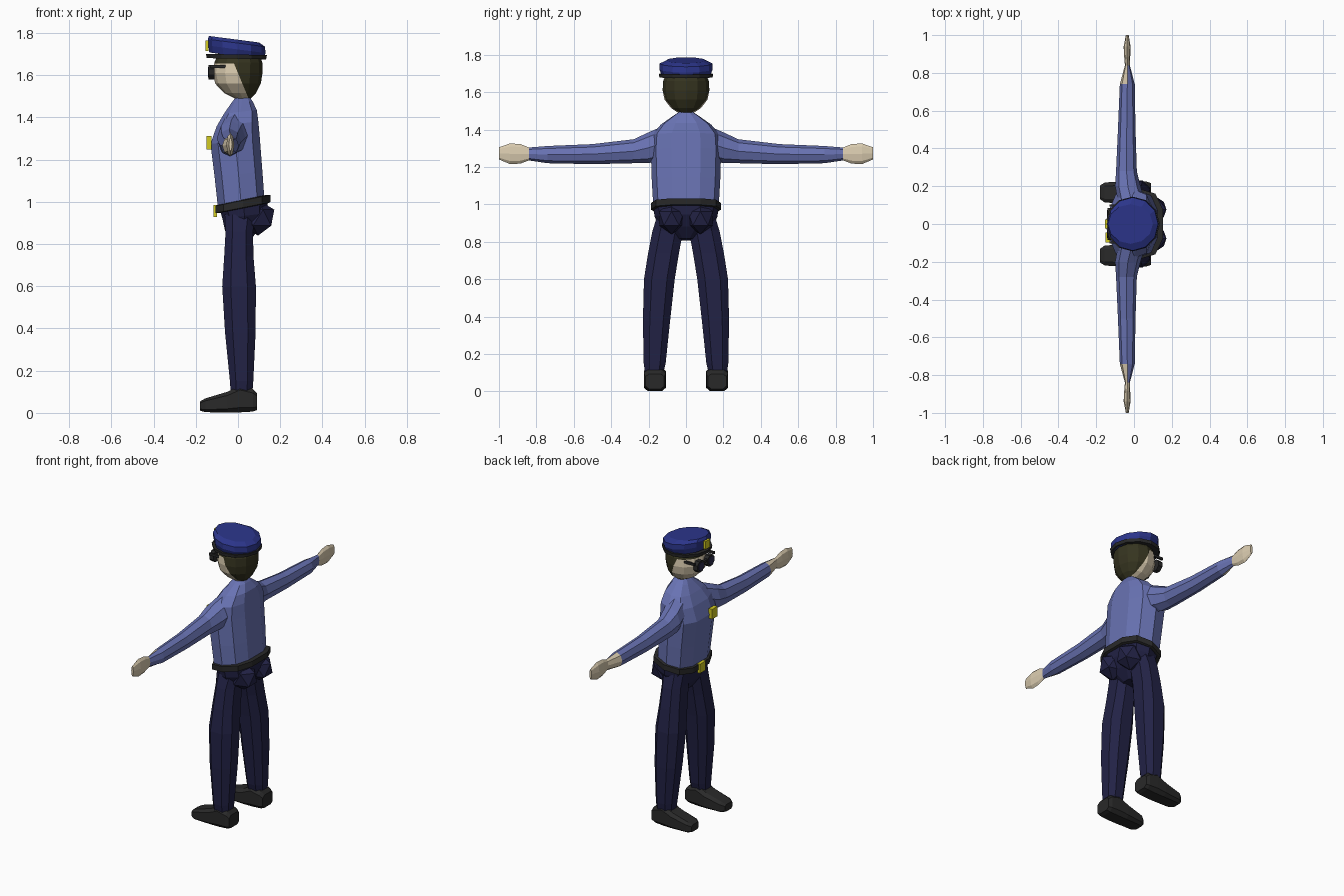
import bpy, bmesh, math
from mathutils import Vector


def material(name, rgb):
    m = bpy.data.materials.new(name)
    m.diffuse_color = (*rgb, 1)
    return m


SHIRT = material("shirt blue", (0.14, 0.17, 0.45))
PANTS = material("trouser navy", (0.016, 0.016, 0.06))
CAP = material("cap blue", (0.025, 0.036, 0.26))
BLACK = material("black leather", (0.022, 0.022, 0.022))
SKIN = material("skin", (0.70, 0.60, 0.43))
HAIR = material("dark hair", (0.036, 0.034, 0.014))
GOLD = material("yellow metal", (0.65, 0.60, 0.015))
LENS = material("dark lens", (0.025, 0.025, 0.07))


def finish(name, bm, mats, rule=None):
    """Turn a bmesh into an object, colouring its faces by a rule."""
    bmesh.ops.recalc_face_normals(bm, faces=bm.faces)
    bm.normal_update()
    if rule:
        for f in bm.faces:
            f.material_index = rule(f.calc_center_median(), f.normal)
    me = bpy.data.meshes.new(name)
    bm.to_mesh(me)
    bm.free()
    for m in mats:
        me.materials.append(m)
    ob = bpy.data.objects.new(name, me)
    bpy.context.collection.objects.link(ob)
    return ob


def loft(name, axis, rows, mats, n=8, slope=0, power=1.0, side=1, phase=0, rule=None, cuts=()):
    """Skin rings (t, a0, a1, b0, b1) along an axis; a and b are the other two axes in order.
    slope tilts z rings along x, side mirrors across y."""
    bm = bmesh.new()
    rings = []
    for t, a0, a1, b0, b1 in rows:
        ring = []
        for i in range(n):
            ang = 2 * math.pi * (i + phase) / n
            c, s = math.cos(ang), math.sin(ang)
            c = math.copysign(abs(c) ** power, c)
            s = math.copysign(abs(s) ** power, s)
            a = (a0 + a1) / 2 + (a1 - a0) / 2 * c
            b = (b0 + b1) / 2 + (b1 - b0) / 2 * s
            p = {"x": [t, a, b], "y": [a, t, b], "z": [a, b, t]}[axis]
            if axis == "z":
                p[2] += slope * p[0]
            p[1] *= side
            ring.append(bm.verts.new(p))
        rings.append(ring)
    for r, q in zip(rings, rings[1:]):
        for i in range(n):
            j = (i + 1) % n
            bm.faces.new((r[i], r[j], q[j], q[i]))
    bm.faces.new(rings[0])
    bm.faces.new(rings[-1])
    for co, no in cuts:
        bmesh.ops.bisect_plane(bm, geom=bm.verts[:] + bm.edges[:] + bm.faces[:],
                               plane_co=co, plane_no=no)
    return finish(name, bm, mats, rule)


def box(name, centre, size, mat):
    bm = bmesh.new()
    bmesh.ops.create_cube(bm, size=1)
    for v in bm.verts:
        v.co = Vector(centre) + Vector(a * b for a, b in zip(v.co, size))
    return finish(name, bm, [mat])


# Shirt body
loft("shirt_body", "z", [
    (0.99, -0.10, 0.13, -0.175, 0.175),
    (1.13, -0.115, 0.12, -0.183, 0.183),
    (1.29, -0.135, 0.108, -0.188, 0.188),
    (1.37, -0.105, 0.10, -0.182, 0.182),
    (1.425, -0.07, 0.092, -0.135, 0.135),
    (1.47, -0.035, 0.07, -0.07, 0.07),
    (1.50, -0.01, 0.05, -0.025, 0.025)],
    [SHIRT], n=10, slope=0.12, power=0.75, phase=0.5)

# Belt and buckle
loft("belt", "z", [
    (0.965, -0.098, 0.145, -0.178, 0.178),
    (0.968, -0.112, 0.158, -0.188, 0.188),
    (1.002, -0.112, 0.158, -0.188, 0.188),
    (1.006, -0.09, 0.135, -0.172, 0.172)],
    [BLACK], n=10, slope=0.2, power=0.75, phase=0.5)
box("belt_buckle", (-0.108, 0, 0.957), (0.018, 0.056, 0.058), GOLD)

# Trouser hips
loft("trouser_hips", "z", [
    (0.81, -0.03, 0.06, -0.05, 0.05),
    (0.87, -0.065, 0.11, -0.14, 0.14),
    (0.93, -0.078, 0.14, -0.168, 0.168),
    (0.985, -0.095, 0.145, -0.175, 0.175)],
    [PANTS], n=10, slope=0.12, power=0.8, phase=0.5)

for side, label in ((1, "left"), (-1, "right")):
    # Arm: sleeve, bare inner wrist and flat hand
    loft(label + "_arm", "y", [
        (0.12, -0.085, 0.06, 1.24, 1.42),
        (0.20, -0.10, 0.035, 1.22, 1.385),
        (0.28, -0.095, 0.015, 1.22, 1.348),
        (0.50, -0.085, 0.008, 1.215, 1.322),
        (0.74, -0.075, 0.004, 1.22, 1.312),
        (0.84, -0.048, -0.022, 1.235, 1.304),
        (0.885, -0.052, -0.02, 1.218, 1.322),
        (0.94, -0.055, -0.018, 1.215, 1.326),
        (1.00, -0.043, -0.028, 1.24, 1.305)],
        [SHIRT, SKIN], side=side,
        rule=lambda c, no: int(abs(c.y) > 0.84 or (abs(c.y) > 0.74 and no.x < 0)))

    # Trouser leg
    loft(label + "_trouser_leg", "z", [
        (0.10, -0.038, 0.072, 0.118, 0.222),
        (0.15, -0.042, 0.076, 0.105, 0.230),
        (0.38, -0.066, 0.088, 0.080, 0.235),
        (0.60, -0.080, 0.090, 0.055, 0.230),
        (0.74, -0.070, 0.078, 0.032, 0.208),
        (0.86, -0.063, 0.075, 0.010, 0.184),
        (0.94, -0.068, 0.09, 0.010, 0.158)],
        [PANTS], side=side, power=0.8, phase=0.5)

    # Seat of the trousers
    bm = bmesh.new()
    bmesh.ops.create_icosphere(bm, subdivisions=1, radius=1)
    for v in bm.verts:
        v.co = Vector((0.095 + 0.086 * v.co.x, side * (0.077 + 0.078 * v.co.y), 0.925 + 0.085 * v.co.z))
    finish(label + "_trouser_seat", bm, [PANTS])

    # Shoe
    loft(label + "_shoe", "x", [
        (-0.18, 0.130, 0.205, 0.010, 0.055),
        (-0.155, 0.112, 0.222, 0.002, 0.07),
        (-0.05, 0.105, 0.228, 0.0, 0.102),
        (0.01, 0.105, 0.228, 0.0, 0.134),
        (0.07, 0.107, 0.226, 0.004, 0.116),
        (0.09, 0.115, 0.218, 0.012, 0.095)],
        [BLACK], side=side, power=0.5, phase=0.5)

    # Glasses: rim, lens plate and temple bar
    loft(label + "_glasses_rim", "x", [
        (-0.139, side * 0.05 - 0.038, side * 0.05 + 0.038, 1.578, 1.652),
        (-0.112, side * 0.05 - 0.038, side * 0.05 + 0.038, 1.578, 1.652)],
        [BLACK], phase=0.5)
    loft(label + "_glasses_lens", "x", [
        (-0.142, side * 0.05 - 0.027, side * 0.05 + 0.027, 1.588, 1.642),
        (-0.138, side * 0.05 - 0.027, side * 0.05 + 0.027, 1.588, 1.642)],
        [LENS], phase=0.5)
    box(label + "_glasses_temple", (-0.075, side * 0.098, 1.642), (0.11, 0.012, 0.014), BLACK)

box("glasses_bridge", (-0.130, 0, 1.628), (0.014, 0.05, 0.014), BLACK)

# Head: hair behind a slanted hairline and above the brow, face in front
hairline = Vector((0.12, 0, 0.05)).normalized()
HAIR_POINT = Vector((0.0, 0, 1.61))
loft("head", "z", [
    (1.485, -0.005, 0.055, -0.035, 0.035),
    (1.515, -0.065, 0.085, -0.08, 0.08),
    (1.56, -0.108, 0.108, -0.115, 0.115),
    (1.61, -0.120, 0.116, -0.125, 0.125),
    (1.66, -0.112, 0.115, -0.122, 0.122),
    (1.71, -0.09, 0.10, -0.10, 0.10)],
    [SKIN, HAIR], n=12,
    cuts=[(HAIR_POINT, hairline), ((0, 0, 1.655), (0, 0, 1))],
    rule=lambda c, no: int((c - HAIR_POINT).dot(hairline) > 0 or c.z > 1.655))

# Cap: dark brim band, crown rising to the front, badge
loft("cap_band", "z", [
    (1.678, -0.148, 0.133, -0.142, 0.142),
    (1.698, -0.152, 0.137, -0.145, 0.145)],
    [BLACK], n=12, slope=-0.02)
loft("cap_crown", "z", [
    (1.690, -0.136, 0.122, -0.130, 0.130),
    (1.722, -0.140, 0.130, -0.143, 0.143),
    (1.752, -0.143, 0.128, -0.141, 0.141),
    (1.768, -0.138, 0.100, -0.105, 0.105)],
    [CAP], n=12, slope=-0.13)
box("cap_badge", (-0.146, 0, 1.74), (0.014, 0.045, 0.05), GOLD)

# Chest badge
box("chest_badge", (-0.138, -0.072, 1.28), (0.024, 0.052, 0.062), GOLD)
